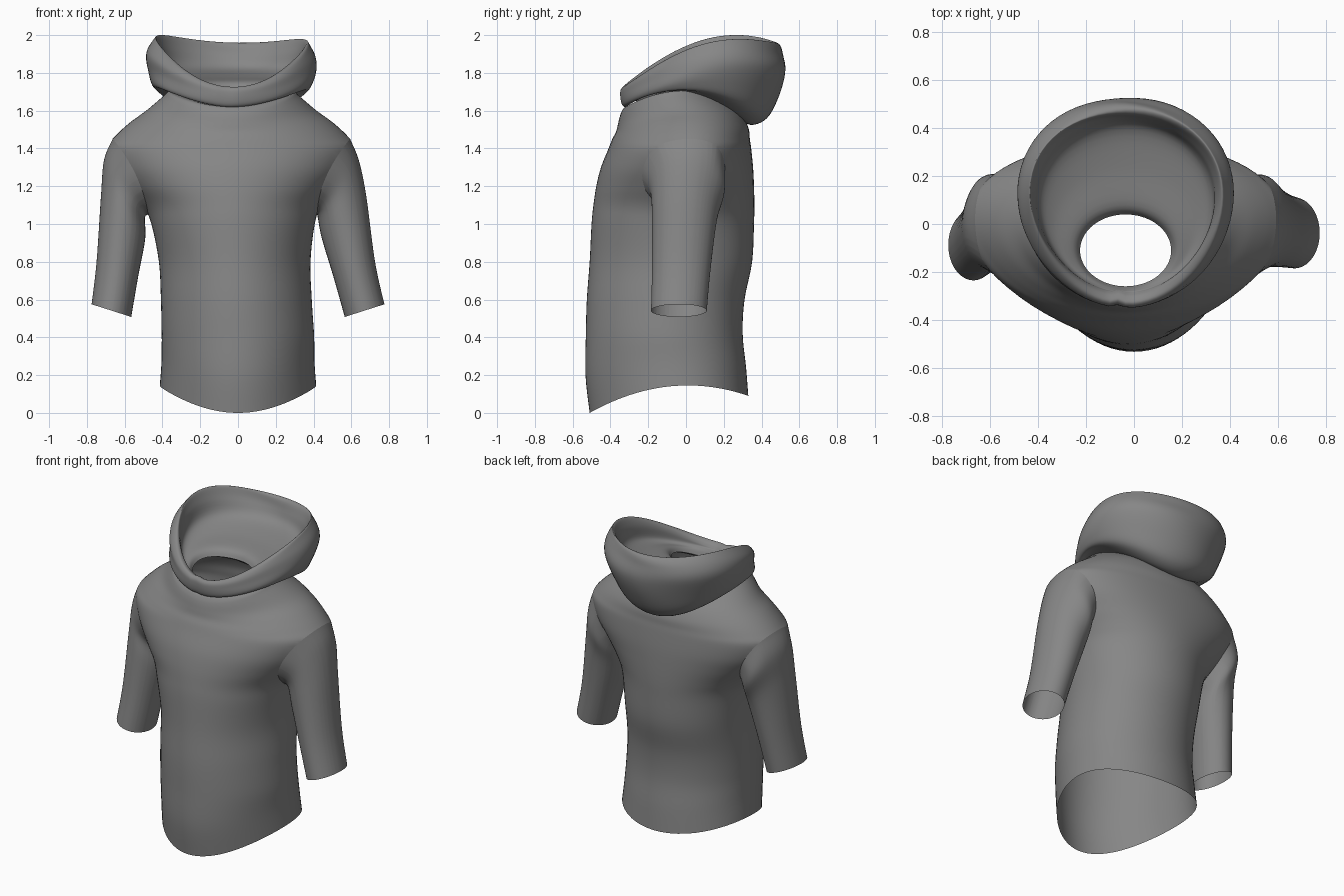
import bpy, bmesh, math
from mathutils import Vector

if "Cube" in bpy.data.objects:
    bpy.data.objects.remove(bpy.data.objects["Cube"])

N = 72  # points around each ring

cloth = bpy.data.materials.new("dark_cloth")
cloth.diffuse_color = (0.24, 0.24, 0.24, 1)
cloth.use_nodes = True
cloth.node_tree.nodes["Principled BSDF"].inputs["Base Color"].default_value = cloth.diffuse_color


def cx(z):
    """The garment leans slightly to one side towards the top."""
    return -0.035 * min(1, max(0, (z - 0.4) / 0.8))


def smooth(rows, steps):
    """Catmull-Rom interpolation through a list of tuples."""
    out = []
    for i in range(len(rows) - 1):
        a, b = rows[max(i - 1, 0)], rows[i]
        c, d = rows[i + 1], rows[min(i + 2, len(rows) - 1)]
        for k in range(steps):
            t = k / steps
            out.append(tuple(
                0.5 * (2*q + (r-p)*t + (2*p-5*q+4*r-s)*t*t + (3*q-p-3*r+s)*t**3)
                for p, q, r, s in zip(a, b, c, d)))
    return out + [rows[-1]]


def ring(rx, yf, yb, zf, zs, zb, bend=0.0, egg=0.0):
    """Oval ring: half width, front/back y, front/side/back z."""
    pts = []
    for i in range(N):
        a = 2 * math.pi * i / N
        c, s = math.cos(a), math.sin(a)
        z = zs + s * (zb - zf) / 2 + s * s * ((zb + zf) / 2 - zs)
        y = (yf + yb) / 2 + (yb - yf) / 2 * s + bend * c * c
        pts.append(Vector((cx(z) + rx * c * (1 + egg * s), y, z)))
    return pts


def loft(rows):
    bm = bmesh.new()
    vs = [[bm.verts.new(p) for p in r] for r in rows]
    n = len(rows[0])
    for a, b in zip(vs, vs[1:]):
        for i in range(n):
            j = (i + 1) % n
            bm.faces.new((a[i], a[j], b[j], b[i]))
    return bm


def finish(bm, name):
    bmesh.ops.recalc_face_normals(bm, faces=bm.faces[:])
    me = bpy.data.meshes.new(name)
    bm.to_mesh(me)
    bm.free()
    me.shade_smooth()
    me.materials.append(cloth)
    ob = bpy.data.objects.new(name, me)
    bpy.context.collection.objects.link(ob)


# torso: hem, waist, chest, shoulders, neck band
level = lambda rx, yf, yb, z, bend=0.0, egg=.08: (rx, yf, yb, z, z, z, bend, egg)
torso_rings = [
    (.412, -.51, .33, 0, .14, .09, 0, .1),
    (.403, -.532, .318, .2, .27, .24, 0, .1),
    level(.402, -.53, .30, .42),
    level(.398, -.525, .31, .6),
    level(.400, -.51, .35, .8),
    level(.432, -.5, .36, 1.0, 0, .06),
    level(.472, -.49, .362, 1.1, .02, .05),
    level(.55, -.475, .36, 1.2, .035, .03),
    level(.625, -.45, .355, 1.3, .045, .02),
    level(.66, -.41, .345, 1.4, .045, 0),
    (.62, -.39, .338, 1.45, 1.46, 1.45, .045, 0),
    (.54, -.37, .33, 1.49, 1.535, 1.51, .035, 0),
    (.45, -.36, .29, 1.53, 1.60, 1.59, .03, 0),
    (.36, -.35, .22, 1.57, 1.675, 1.66, 0, 0),
    (.335, -.338, .19, 1.60, 1.70, 1.67, 0, 0),
    (.31, -.32, .17, 1.62, 1.70, 1.67, 0, 0),
    (.24, -.28, .09, 1.62, 1.69, 1.68, 0, 0),
    (.19, -.26, .04, 1.64, 1.70, 1.71, 0, 0),
]
torso = loft([ring(*r) for r in smooth(torso_rings, 5)])


# armholes: cut along a curved seam, then grow each sleeve from the cut loop
def seam(z):
    return .445 + .9 * max(0, z - 1.0) ** 2


sleeve_rings = [  # outer x, z, inner x, z, front y, back y
    (.674, 1.34, .458, 1.03, -.19, .205),
    (.702, 1.15, .468, .92, -.18, .165),
    (.737, .80, .517, .72, -.18, .13),
    (.775, .575, .565, .508, -.185, .11),
]
for side, name in ((1, "right_sleeve"), (-1, "left_sleeve")):
    for v in torso.verts:
        v.co.x = side * (v.co.x - cx(v.co.z)) - seam(v.co.z)
    geom = torso.verts[:] + torso.edges[:] + torso.faces[:]
    bmesh.ops.bisect_plane(torso, geom=geom, dist=1e-6, plane_co=(0, 0, 0),
                           plane_no=(1, 0, 0), clear_outer=True)
    cut = [v for v in torso.verts if abs(v.co.x) < 1e-5]
    for v in torso.verts:
        v.co.x = side * (v.co.x + seam(v.co.z)) + cx(v.co.z)
    ys, zs = [v.co.y for v in cut], [v.co.z for v in cut]
    yc, hy = (max(ys) + min(ys)) / 2, (max(ys) - min(ys)) / 2
    zc, hz = (max(zs) + min(zs)) / 2, (max(zs) - min(zs)) / 2
    loop = sorted((math.atan2((v.co.z - zc) / hz, (v.co.y - yc) / hy), tuple(v.co))
                  for v in cut)
    columns = []
    for ang, start in loop:
        c, s = math.cos(ang), math.sin(ang)
        col = [start]
        for k, (xo, zo, xi, zi, yf, yb) in enumerate(sleeve_rings):
            t = k / 3
            shift = -.035 * (1 - t)
            dy = -.05 * t if side < 0 else 0
            col.append((side * ((xo + xi) / 2 + (xo - xi) / 2 * s) + shift,
                        (yf + yb) / 2 + (yb - yf) / 2 * c + dy,
                        (zo + zi) / 2 + (zo - zi) / 2 * s))
        columns.append(smooth(col, 6))
    finish(loft(list(zip(*columns))), name)
finish(torso, "torso")

# hood: lining from the neck hole up to the rim, then the draped outside
hood_rings = [
    (.19, -.26, .04, 1.64, 1.70, 1.71, 0, 0),
    (.22, -.27, .08, 1.67, 1.735, 1.755, 0, .02),
    (.30, -.28, .24, 1.69, 1.76, 1.78, 0, .06),
    (.36, -.285, .39, 1.695, 1.81, 1.82, 0, .1),
    (.375, -.29, .44, 1.70, 1.90, 1.89, 0, .12),
    (.39, -.305, .465, 1.715, 1.955, 1.95, 0, .12),
    (.412, -.33, .485, 1.725, 1.95, 1.955, 0, .12),
    (.44, -.347, .51, 1.71, 1.90, 1.91, 0, .1),
    (.445, -.35, .53, 1.68, 1.83, 1.82, 0, .08),
    (.435, -.345, .49, 1.645, 1.76, 1.68, 0, .05),
    (.405, -.335, .43, 1.625, 1.715, 1.56, 0, .02),
    (.35, -.32, .34, 1.62, 1.71, 1.525, 0, 0),
    (.30, -.30, .26, 1.64, 1.70, 1.58, 0, 0),
]
rows = []
for k, r in enumerate(smooth(hood_rings, 5)):
    pts = ring(*r)
    w = math.sin(math.pi * (k - 5) / 55) if 5 < k < 60 else 0
    for i, p in enumerate(pts):
        a = 2 * math.pi * i / N
        # soft drape folds, a centre-front crease and a slight tilt
        f = 1 + .012 * w * math.sin(k * .45 + 2.5 * math.cos(a) + math.sin(2 * a))
        p.x = cx(p.z) + (p.x - cx(p.z)) * f
        p.y = .09 + (p.y - .09) * (f if p.y > 0 else 1)
        if p.y < 0:
            p.y += .015 * w * math.exp(-((p.x + .06) / .02) ** 2)
        p.z -= .03 * p.x * w
    rows.append(pts)
finish(loft(rows), "hood")
